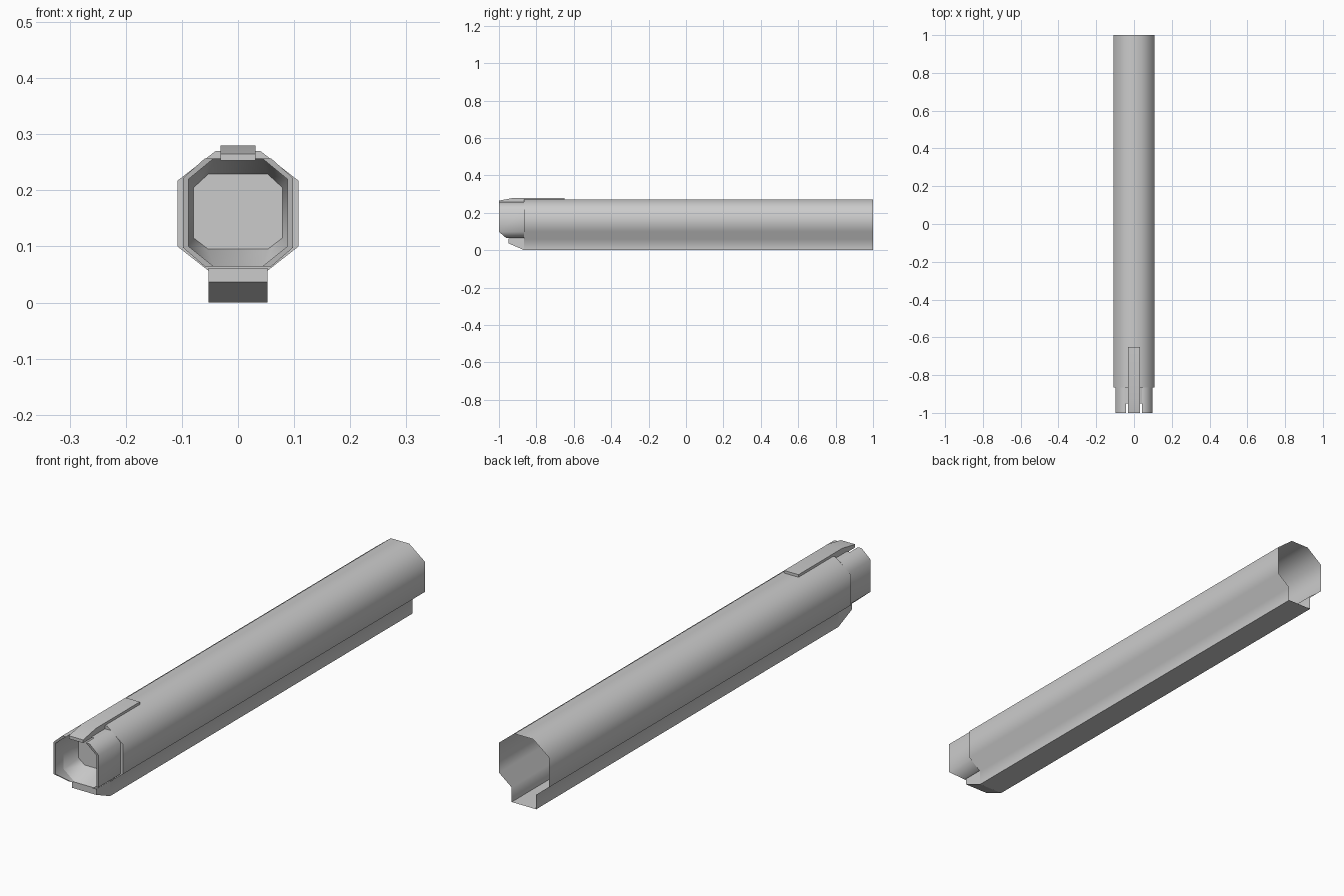
import bpy, bmesh, math

if "Cube" in bpy.data.objects:
    bpy.data.objects.remove(bpy.data.objects["Cube"])


def loft(name, rings, cap_start=True, cap_end=True, angle=60):
    """Skin a list of closed rings of (x, y, z) points."""
    bm = bmesh.new()
    loops = [[bm.verts.new(p) for p in ring] for ring in rings]
    for a, b in zip(loops, loops[1:]):
        n = len(a)
        for i in range(n):
            j = (i + 1) % n
            bm.faces.new((a[i], a[j], b[j], b[i]))
    if cap_start:
        bm.faces.new(loops[0][::-1])
    if cap_end:
        bm.faces.new(loops[-1])
    bmesh.ops.recalc_face_normals(bm, faces=bm.faces)
    mesh = bpy.data.meshes.new(name)
    bm.to_mesh(mesh)
    bm.free()
    ob = bpy.data.objects.new(name, mesh)
    bpy.context.collection.objects.link(ob)
    bpy.ops.object.select_all(action='DESELECT')
    bpy.context.view_layer.objects.active = ob
    ob.select_set(True)
    bpy.ops.object.shade_smooth_by_angle(angle=math.radians(angle))
    return ob


def mirrored(half):
    """Close a right-hand profile (bottom to top) with its mirror image."""
    return half + [(-x, z) for x, z in reversed(half)]


def at(profile, y):
    return [(x, y, z) for x, z in profile]


FRONT = -0.865

# Long octagonal tube with the square keel, open at the back
shell = mirrored([(0.053, 0), (0.053, 0.057), (0.108, 0.1),
                  (0.108, 0.217), (0.04, 0.27)])
loft("tube_shell", [at(shell, FRONT), at(shell, 1)], cap_end=False)

# Tapered nose of the keel
keel_nose = [(-0.95, 0.037), (-0.95, 0.062), (FRONT, 0.062), (FRONT, 0)]
loft("keel_nose", [[(x, y, z) for y, z in keel_nose] for x in (-0.053, 0.053)],
     angle=20)

# Mouth: outer collar, then a funnel down to a closed end
collar = mirrored([(0.043, 0.064), (0.088, 0.1), (0.088, 0.22), (0.043, 0.257)])
hole = mirrored([(0.053, 0.095), (0.079, 0.115), (0.079, 0.205), (0.053, 0.229)])
loft("mouth_funnel", [at(collar, FRONT), at(collar, -0.95), at(hole, FRONT - 0.005)],
     cap_start=False)

# Side plates, with the lower front corner cut back
plate = [(0.043, 0.064), (0.059, 0.064), (0.098, 0.098), (0.098, 0.222),
         (0.059, 0.257), (0.043, 0.257), (0.088, 0.22), (0.088, 0.1)]
for side, s in (("left", -1), ("right", 1)):
    front = [(s * x, -0.96 if z < 0.07 else -1, z) for x, z in plate]
    back = [(s * x, FRONT, z) for x, z in plate]
    loft("side_plate_" + side, [front, back])

# Top bar with a sloped front
bar = [(-1, 0.253), (-1, 0.265), (-0.92, 0.28), (-0.65, 0.28), (-0.65, 0.253)]
loft("top_bar", [[(x, y, z) for y, z in bar] for x in (-0.031, 0.031)], angle=20)
